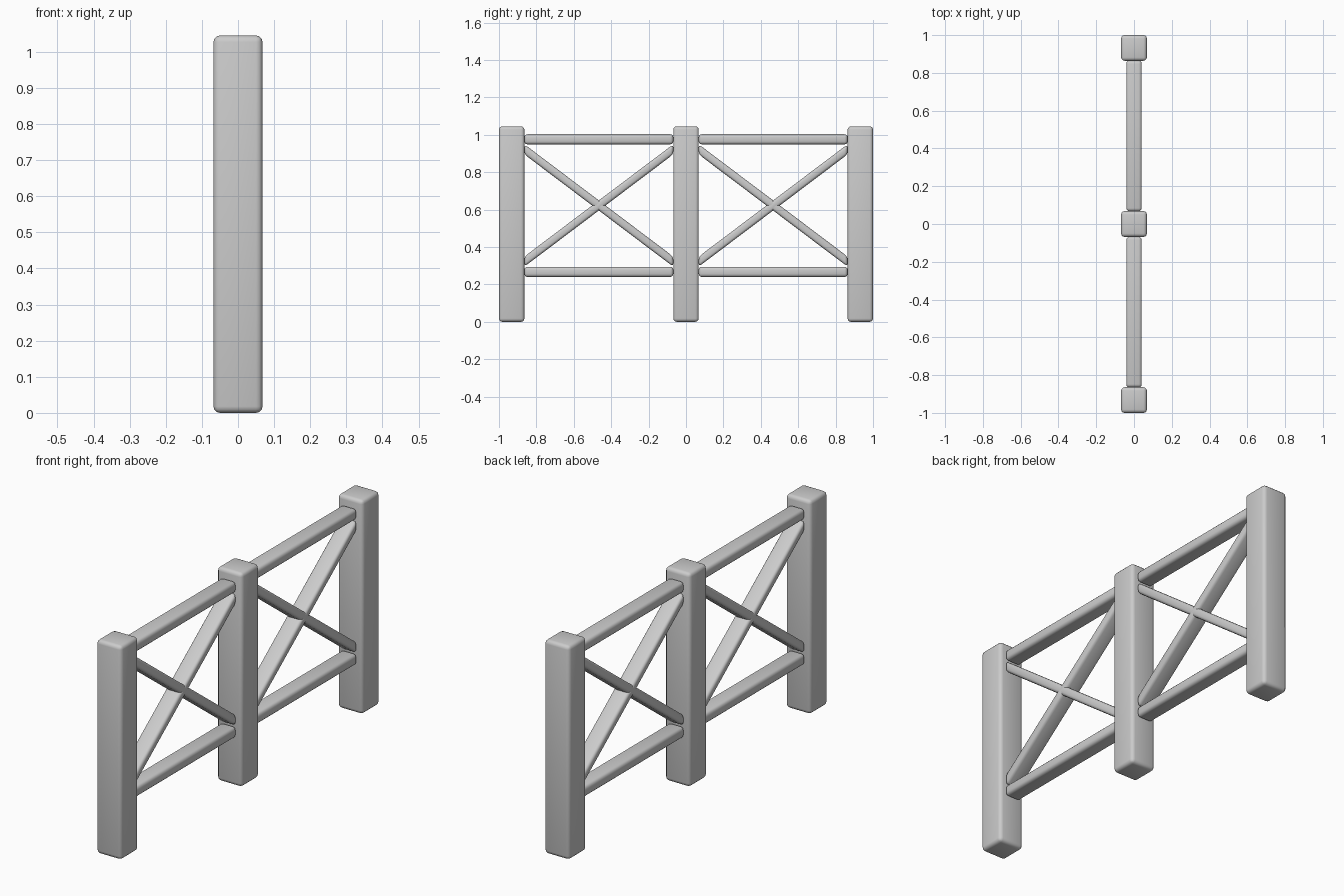
import bpy
import bmesh
from mathutils import Matrix, Vector

cube = bpy.data.objects.get("Cube")
if cube:
    bpy.data.objects.remove(cube, do_unlink=True)

# Single plain grey
grey = bpy.data.materials.new("plain grey")
grey.use_nodes = True
colour = (0.6, 0.6, 0.6, 1)
grey.diffuse_color = colour
grey.node_tree.nodes["Principled BSDF"].inputs["Base Color"].default_value = colour

POST_W, POST_H = 0.136, 1.045
PITCH = (2 - POST_W) / 2
SPAN = PITCH - POST_W


def rounded_bar(name, size, centre, radius, slope=0):
    """Box with rounded edges; slope slants it along y, keeping its ends upright."""
    bm = bmesh.new()
    bmesh.ops.create_cube(bm, size=1, matrix=Matrix.Diagonal((*size, 1)))
    bmesh.ops.bevel(bm, geom=bm.edges[:], offset=radius, segments=3,
                    profile=0.5, affect='EDGES')
    for v in bm.verts:
        v.co.z += slope * v.co.y
        v.co += Vector(centre)
    mesh = bpy.data.meshes.new(name)
    bm.to_mesh(mesh)
    bm.free()
    mesh.materials.append(grey)
    obj = bpy.data.objects.new(name, mesh)
    bpy.context.collection.objects.link(obj)
    for poly in mesh.polygons:
        poly.use_smooth = True
    return obj


# Three upright posts
for label, y in (("front", -PITCH), ("middle", 0), ("back", PITCH)):
    rounded_bar(label + "_post", (POST_W, POST_W, POST_H), (0, y, POST_H / 2), 0.018)

# Two panels: a pair of level rails with crossed braces between them
rail = (0.082, SPAN, 0.054)
for label, y in (("front", -PITCH / 2), ("back", PITCH / 2)):
    rounded_bar(label + "_top_rail", rail, (0, y, 0.976), 0.016)
    rounded_bar(label + "_bottom_rail", rail, (0, y, 0.267), 0.016)
    for kind, sign in (("rising", 1), ("falling", -1)):
        rounded_bar(f"{label}_{kind}_brace", rail, (0, y, 0.622), 0.016,
                    slope=sign * 0.6 / SPAN)
